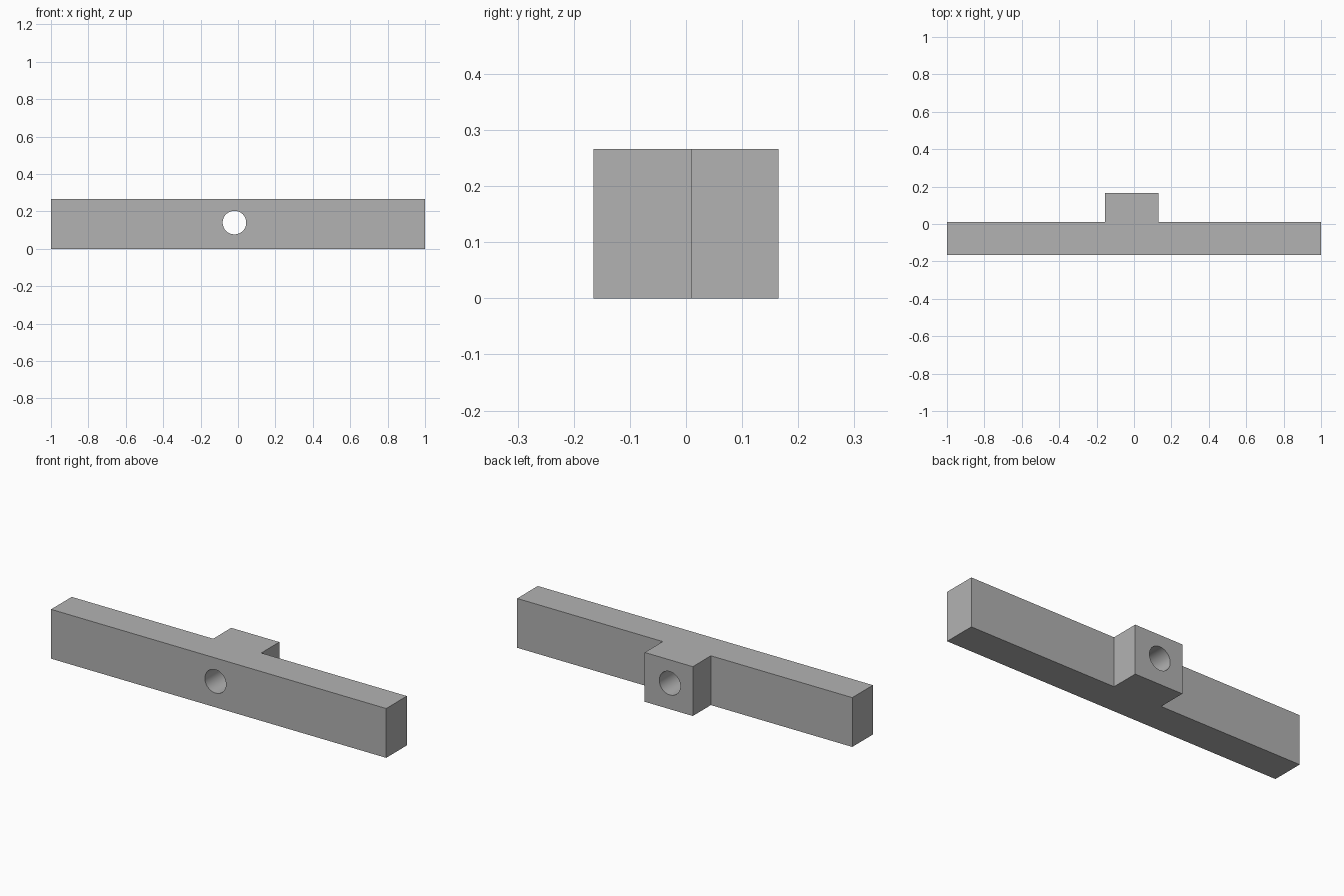
import bpy
import bmesh
import math

cube = bpy.data.objects.get("Cube")
if cube:
    bpy.data.objects.remove(cube, do_unlink=True)

HEIGHT = 0.266
FRONT, STEP, BACK = -0.165, 0.011, 0.165
BOSS_RIGHT, BOSS_LEFT = -0.156, 0.131

grey = bpy.data.materials.new("mid grey")
grey.use_nodes = True
colour = (0.448, 0.448, 0.448, 1)
grey.diffuse_color = colour
grey.node_tree.nodes["Principled BSDF"].inputs["Base Color"].default_value = colour

# Bar with rear boss: one T-shaped outline pulled upwards
outline = [(-1, FRONT), (1, FRONT), (1, STEP), (BOSS_LEFT, STEP),
           (BOSS_LEFT, BACK), (BOSS_RIGHT, BACK), (BOSS_RIGHT, STEP), (-1, STEP)]
bm = bmesh.new()
base = bm.faces.new([bm.verts.new((x, y, 0)) for x, y in outline])
pulled = bmesh.ops.extrude_face_region(bm, geom=[base])
top = [v for v in pulled["geom"] if isinstance(v, bmesh.types.BMVert)]
bmesh.ops.translate(bm, verts=top, vec=(0, 0, HEIGHT))
bmesh.ops.recalc_face_normals(bm, faces=bm.faces)
mesh = bpy.data.meshes.new("bar_with_boss")
bm.to_mesh(mesh)
bm.free()
mesh.materials.append(grey)
bar = bpy.data.objects.new("bar_with_boss", mesh)
bpy.context.collection.objects.link(bar)

# Round hole through the bar and boss
bpy.ops.mesh.primitive_cylinder_add(vertices=64, radius=0.063, depth=1,
                                    location=(-0.019, 0, 0.14),
                                    rotation=(math.pi / 2, 0, 0))
cutter = bpy.context.object
cutter.name = "hole_cutter"
cutter.hide_render = True
cutter.data.materials.append(grey)

cut = bar.modifiers.new("hole", "BOOLEAN")
cut.operation = "DIFFERENCE"
cut.solver = "EXACT"
cut.object = cutter

bpy.ops.object.select_all(action="DESELECT")
bar.select_set(True)
bpy.context.view_layer.objects.active = bar
bpy.ops.object.modifier_apply(modifier=cut.name)
bpy.data.objects.remove(cutter, do_unlink=True)
bpy.ops.object.shade_smooth_by_angle(angle=math.radians(30))
